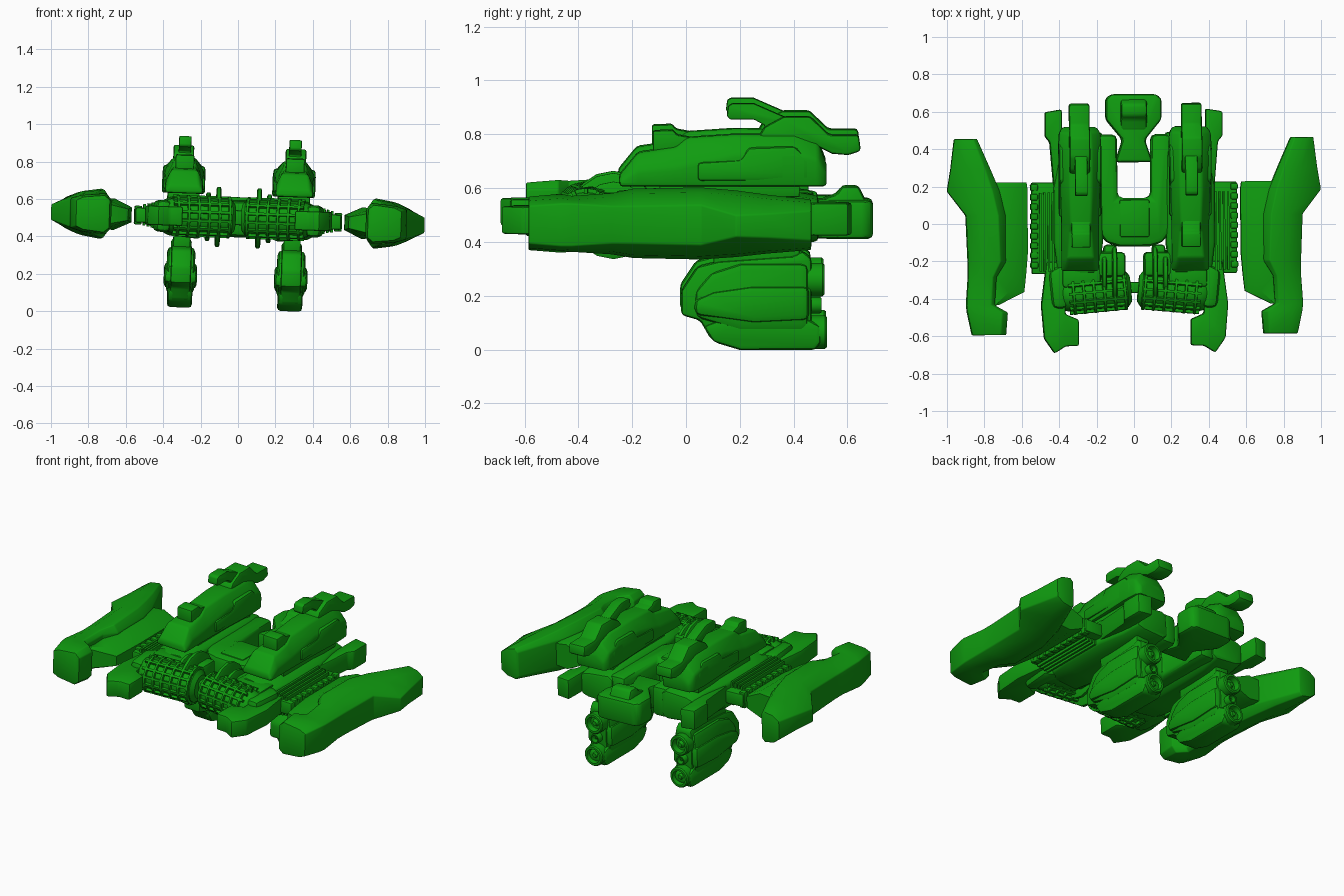
import bpy, bmesh, math
from mathutils import Matrix, Vector

if "Cube" in bpy.data.objects:
    bpy.data.objects.remove(bpy.data.objects["Cube"], do_unlink=True)

GREEN = (0.005, 0.33, 0.005, 1)
paint = bpy.data.materials.new("hull_green")
paint.use_nodes = True
paint.diffuse_color = GREEN
paint.node_tree.nodes["Principled BSDF"].inputs["Base Color"].default_value = GREEN

# The whole craft is banked slightly about its centre
PIVOT = Vector((0, 0, 0.495))
BANK = (Matrix.Translation(PIVOT) @ Matrix.Rotation(0.006, 4, 'Z')
        @ Matrix.Rotation(0.036, 4, 'Y') @ Matrix.Translation(-PIVOT))
built = []


def finish(name, bm, bevel=0.0, pair=True):
    bmesh.ops.recalc_face_normals(bm, faces=bm.faces)
    mesh = bpy.data.meshes.new(name)
    bm.to_mesh(mesh)
    bm.free()
    mesh.materials.append(paint)
    ob = bpy.data.objects.new(name, mesh)
    bpy.context.collection.objects.link(ob)
    ob.matrix_world = BANK
    if bevel:
        mod = ob.modifiers.new("bevel", 'BEVEL')
        mod.width, mod.segments = bevel, 2
        mod.limit_method, mod.angle_limit = 'ANGLE', math.radians(25)
    if pair:
        ob.modifiers.new("mirror", 'MIRROR').use_mirror_merge = False
    built.append(ob)


def skin(bm, loops):
    """Join matching loops of points and cap both ends."""
    rows = [[bm.verts.new(p) for p in loop] for loop in loops]
    n = len(rows[0])
    for a, b in zip(rows, rows[1:]):
        for i in range(n):
            bm.faces.new((a[i], a[(i + 1) % n], b[(i + 1) % n], b[i]))
    bm.faces.new(rows[0])
    bm.faces.new(rows[-1])


def loft(name, loops, bevel=0.0):
    bm = bmesh.new()
    skin(bm, loops)
    finish(name, bm, bevel)


def side_slab(name, pts, x0, x1, bevel=0.01, pair=True):
    bm = bmesh.new()
    skin(bm, [[(x, y, z) for y, z in pts] for x in (x0, x1)])
    finish(name, bm, bevel, pair)


def plan_slab(name, pts, z0, z1, bevel=0.01, pair=True):
    bm = bmesh.new()
    skin(bm, [[(x, y, z) for x, y in pts] for z in (z0, z1)])
    finish(name, bm, bevel, pair)


def boxes(name, specs, bevel=0.005, pair=True):
    """Each spec is x0, x1, y0, y1, z0, z1."""
    bm = bmesh.new()
    for x0, x1, y0, y1, z0, z1 in specs:
        skin(bm, [[(x0, y0, z), (x1, y0, z), (x1, y1, z), (x0, y1, z)] for z in (z0, z1)])
    finish(name, bm, bevel, pair)


def turned(bm, profile, matrix, sides=20):
    """Solid of revolution from (distance, radius) points."""
    skin(bm, [[matrix @ Vector((r * math.cos(math.tau * i / sides),
                                r * math.sin(math.tau * i / sides), t))
               for i in range(sides)] for t, r in profile])


# Outer pods: y, four x positions, half heights at inner edge, crest, outer edge
POD = [(-0.59, .69, .72, .83, .87, .075, .10, .07),
       (-0.47, .68, .71, .84, .895, .075, .11, .08),
       (-0.43, .75, .77, .85, .90, .08, .105, .08),
       (-0.28, .74, .76, .83, .89, .09, .115, .07),
       (-0.20, .69, .72, .82, .89, .085, .13, .07),
       (0.05, .69, .73, .83, .90, .085, .135, .075),
       (0.18, .72, .76, .86, 1.0, .08, .125, .04),
       (0.30, .77, .80, .89, .98, .08, .11, .045),
       (0.46, .84, .86, .92, .96, .075, .095, .055)]


def pod_loop(y, xi, xa, xb, xo, hi, hm, ho, zc=0.495):
    upper = [(xi, hi), (xa, hm), (xb, hm * .88), (xo, ho)]
    return ([(x, y, zc + h) for x, h in upper]
            + [(x, y, zc - h) for x, h in reversed(upper)])


loft("outer_pod", [pod_loop(*s) for s in POD], 0.006)
loft("pod_flank", [pod_loop(y, xi, (xi + .76) / 2, .75, .77, hi, hm, .09)
                   for y, xi, hi, hm in [(-.43, .73, .06, .07), (-.36, .59, .03, .065),
                                         (-.27, .58, .035, .075), (-.15, .57, .04, .085),
                                         (.19, .57, .04, .085), (.225, .575, .035, .075)]])

# Main hull sides, prongs and tail
HULL = [(-.26, .19, .23, .35, .41, .085, .105, .07), (-.1, .17, .21, .37, .43, .09, .115, .07),
        (.2, .17, .21, .37, .43, .09, .115, .07), (.36, .17, .21, .35, .40, .085, .108, .07),
        (.49, .17, .20, .34, .385, .065, .085, .06)]
loft("hull_side", [pod_loop(*s) for s in HULL], 0.012)
plan_slab("front_prong", [(.30, -.51), (.30, -.65), (.37, -.652), (.43, -.69), (.485, -.61),
                          (.50, -.43), (.47, -.2), (.38, -.2), (.37, -.48)], .445, .548, 0.01)
plan_slab("prong_shoulder", [(.36, -.45), (.44, -.45), (.46, -.25), (.36, -.2)],
          .41, .58, 0.03)
plan_slab("rear_prong", [(.38, .2), (.43, .2), (.45, .44), (.475, .47), (.475, .6), (.385, .615)],
          .44, .56, 0.01)
plan_slab("centre_ring", [(-.2, .48), (-.2, -.03), (-.15, -.1), (-.08, -.12), (.08, -.12),
                          (.15, -.1), (.2, -.03), (.2, .48), (.09, .48), (.09, .14),
                          (-.09, .14), (-.09, .48)], .40, .588, 0.03, False)
boxes("centre_hatch", [(-.08, .08, -.07, .13, .395, .595)], 0.01, False)
plan_slab("tail_block", [(-.1, .33), (.1, .33), (.06, .45), (.15, .56), (.15, .67), (.12, .695),
                         (-.12, .695), (-.15, .67), (-.15, .56), (-.06, .45)],
          .415, .56, 0.02, False)
side_slab("tail_hump", [(.46, .5), (.5, .56), (.56, .58), (.58, .61), (.64, .61), (.67, .55),
                        (.67, .5)], -.07, .07, 0.015, False)

# Louvred side strips with a row of knobs
boxes("side_strip", [(.41, .55, -.265, .225, .455, .535)], 0.01)
boxes("louvre", [(x, x + .012, -.25, .17, z, 1 - z - .005)
                 for x, z in ((.43, .425), (.452, .43), (.474, .435), (.496, .44))], 0)
boxes("strip_knob", [(.515, .555, -.235 + i * .052, -.2 + i * .052, .445, .545)
                     for i in range(9)], 0.008)

# Ribbed front drums
DRUM = (Matrix.Translation((0.02, -.345, .5)) @ Matrix.Rotation(-0.09, 4, 'Z')
        @ Matrix.Rotation(math.pi / 2, 4, 'Y'))
bm = bmesh.new()
turned(bm, [(0, .07), (.02, .097), (.32, .097), (.36, .085), (.39, .05)], DRUM)
for i in range(6):
    t = .025 + i * .055
    turned(bm, [(t, .09), (t + .003, .112), (t + .015, .112), (t + .018, .09)], DRUM)
for i in range(14):
    spin = Matrix.Rotation(math.tau * i / 14, 4, 'Z')
    bmesh.ops.create_cube(bm, size=1, matrix=DRUM @ spin @ Matrix.Translation((.1, 0, .18))
                          @ Matrix.Diagonal((.022, .014, .31, 1)))
finish("ribbed_drum", bm)
bm = bmesh.new()
for x, y, r in ((.095, -.27, .16), (.15, -.27, .13)):
    turned(bm, [(0, r - .01), (.005, r), (.022, r), (.027, r - .01)],
           Matrix.Translation((x, y, .5)) @ Matrix.Rotation(math.pi / 2, 4, 'Y'), 16)
finish("drum_disc", bm)
boxes("drum_mount", [(.05, .20, -.28, -.15, .41, .59), (.10, .165, -.2, -.11, .43, .57),
                     (.18, .39, -.34, -.2, .41, .59)], 0.02)
boxes("front_link", [(-.03, .03, -.37, -.31, .46, .54)], 0.01, False)

# Upper guns: y, half width, shoulder height, top half width, top height
GUN_X = 0.295
GUN = [(-.25, .10, .64, .08, .66), (-.18, .10, .68, .07, .745), (-.04, .10, .69, .06, .765),
       (0, .10, .70, .055, .80), (.18, .105, .74, .06, .812), (.40, .115, .745, .06, .81),
       (.49, .11, .72, .055, .78), (.52, .09, .67, .05, .70)]
loft("upper_gun", [[(GUN_X + sx * dx, y, z) for sx, dx, z in
                    ((-1, w, .62), (-1, w, z1), (-1, wt, z2), (1, wt, z2), (1, w, z1), (1, w, .62))]
                   for y, w, z1, wt, z2 in GUN], 0.012)
side_slab("gun_sight", [(-.125, .74), (-.125, .825), (-.05, .828), (-.035, .81), (.02, .80),
                        (.02, .74)], .245, .345, 0.008)
side_slab("gun_cheek", [(.04, .64), (.04, .71), (.2, .72), (.23, .765), (.4, .77), (.46, .72),
                        (.46, .64)], .182, .408, 0.015)
side_slab("gun_fin", [(.26, .79), (.29, .84), (.36, .878), (.46, .878), (.53, .81), (.64, .81),
                      (.648, .75), (.6, .735), (.54, .74), (.48, .77)], .245, .355, 0.012)
side_slab("gun_fin_tip", [(.15, .88), (.155, .917), (.17, .926), (.25, .926), (.36, .878),
                          (.40, .86), (.40, .80), (.29, .80), (.29, .845), (.25, .867),
                          (.16, .867)], .262, .328, 0.006)
boxes("gun_pylon", [(.21, .38, -.1, .42, .58, .64)])

# Lower engines with paired nozzles
ENG_X = 0.295
side_slab("engine_core", [(-.02, .14), (-.02, .23), (.04, .32), (.12, .34), (.4, .36), (.43, .38),
                          (.465, .35), (.465, .02), (.2, .012), (.09, .05), (.05, .12)],
          ENG_X - .055, ENG_X + .055, 0.015)
side_slab("engine_belly", [(.06, .1), (.1, .04), (.2, .01), (.48, .01), (.5, .04), (.5, .1),
                           (.44, .13), (.2, .15)], ENG_X - .066, ENG_X + .066, 0.025)
side_slab("engine_shell", [(.03, .13), (.03, .23), (.09, .30), (.2, .335), (.455, .335),
                           (.455, .08), (.2, .08)], ENG_X - .075, ENG_X + .075, 0.03)
side_slab("engine_jacket", [(.03, .14), (.03, .2), (.1, .23), (.24, .25), (.455, .25),
                            (.455, .12), (.25, .11)], ENG_X - .088, ENG_X + .088, 0.025)
bm = bmesh.new()
for z, r, y in ((.27, .062, .45), (.075, .062, .46), (.175, .03, .44)):
    turned(bm, [(0, r), (.055, r), (.062, r * .9), (.062, r * .7), (.03, r * .6), (.03, r * .35),
                (.05, r * .2)],
           Matrix.Translation((ENG_X, y, z)) @ Matrix.Rotation(-math.pi / 2, 4, 'X'))
finish("engine_nozzle", bm)
boxes("engine_pylon", [(.25, .34, .1, .42, .33, .42)])

# Apply the modifiers and smooth the gentle edges
bpy.ops.object.select_all(action='DESELECT')
for ob in built:
    ob.select_set(True)
bpy.context.view_layer.objects.active = built[0]
bpy.ops.object.convert(target='MESH')
bpy.ops.object.shade_smooth_by_angle(angle=math.radians(35))
